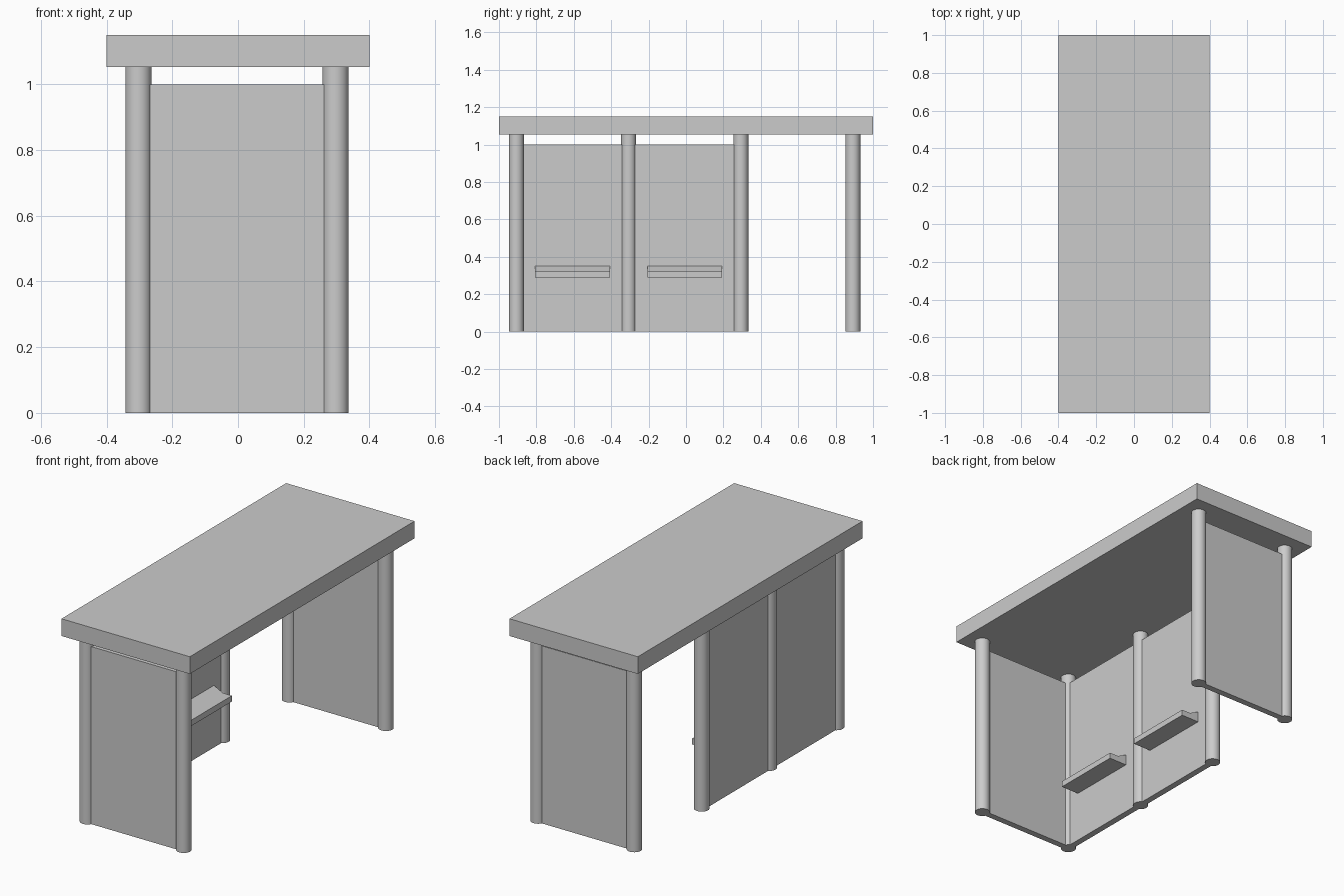
import bpy, bmesh

if "Cube" in bpy.data.objects:
    bpy.data.objects.remove(bpy.data.objects["Cube"])

XB, XF = -0.303, 0.297                 # back and open-side post lines
YS = [-0.907, -0.307, 0.293, 0.892]    # post spacing along the length
POST_R, POST_H = 0.04, 1.053
PANEL_T, PANEL_H = 0.036, 1.0


def box(name, lo, hi):
    bpy.ops.mesh.primitive_cube_add(size=1, location=[(a + b) / 2 for a, b in zip(lo, hi)])
    ob = bpy.context.object
    ob.name = name
    ob.scale = [b - a for a, b in zip(lo, hi)]
    bpy.ops.object.transform_apply(location=False, rotation=False, scale=True)
    return ob


def post(name, x, y):
    bpy.ops.mesh.primitive_cylinder_add(vertices=32, radius=POST_R, depth=POST_H,
                                        location=(x, y, POST_H / 2))
    bpy.context.object.name = name
    bpy.ops.object.shade_smooth_by_angle()


def extrude_y(name, profile, y0, y1):
    bm = bmesh.new()
    face = bm.faces.new([bm.verts.new((x, y0, z)) for x, z in profile])
    ext = bmesh.ops.extrude_face_region(bm, geom=[face])
    verts = [g for g in ext["geom"] if isinstance(g, bmesh.types.BMVert)]
    bmesh.ops.translate(bm, vec=(0, y1 - y0, 0), verts=verts)
    bmesh.ops.recalc_face_normals(bm, faces=bm.faces)
    me = bpy.data.meshes.new(name)
    bm.to_mesh(me)
    bm.free()
    bpy.context.collection.objects.link(bpy.data.objects.new(name, me))


# Flat roof slab
box("roof", (-0.4, -1, POST_H), (0.4, 1, 1.15))

# Posts: four along the back line (entrance gap before the last), two at the open side
for i, y in enumerate(YS):
    post(f"back_post_{i + 1}", XB, y)
for label, y in (("front", YS[0]), ("rear", YS[3])):
    post(f"{label}_corner_post", XF, y)

# End panels between the paired posts
h = PANEL_T / 2
for label, y in (("front", YS[0]), ("rear", YS[3])):
    box(f"{label}_end_panel", (XB, y - h, 0), (XF, y + h, PANEL_H))

# Back wall panels, each with a small bench seat rising towards the wall
wall = XB + h
seat = [(wall - 0.005, 0.288), (-0.174, 0.288), (-0.174, 0.321),
        (-0.23, 0.322), (wall, 0.35), (wall - 0.005, 0.35)]
for i in range(2):
    y0, y1 = YS[i], YS[i + 1]
    box(f"back_panel_{i + 1}", (XB - h, y0, 0), (wall, y1, PANEL_H))
    mid = (y0 + y1) / 2
    extrude_y(f"bench_seat_{i + 1}", seat, mid - 0.2, mid + 0.2)
